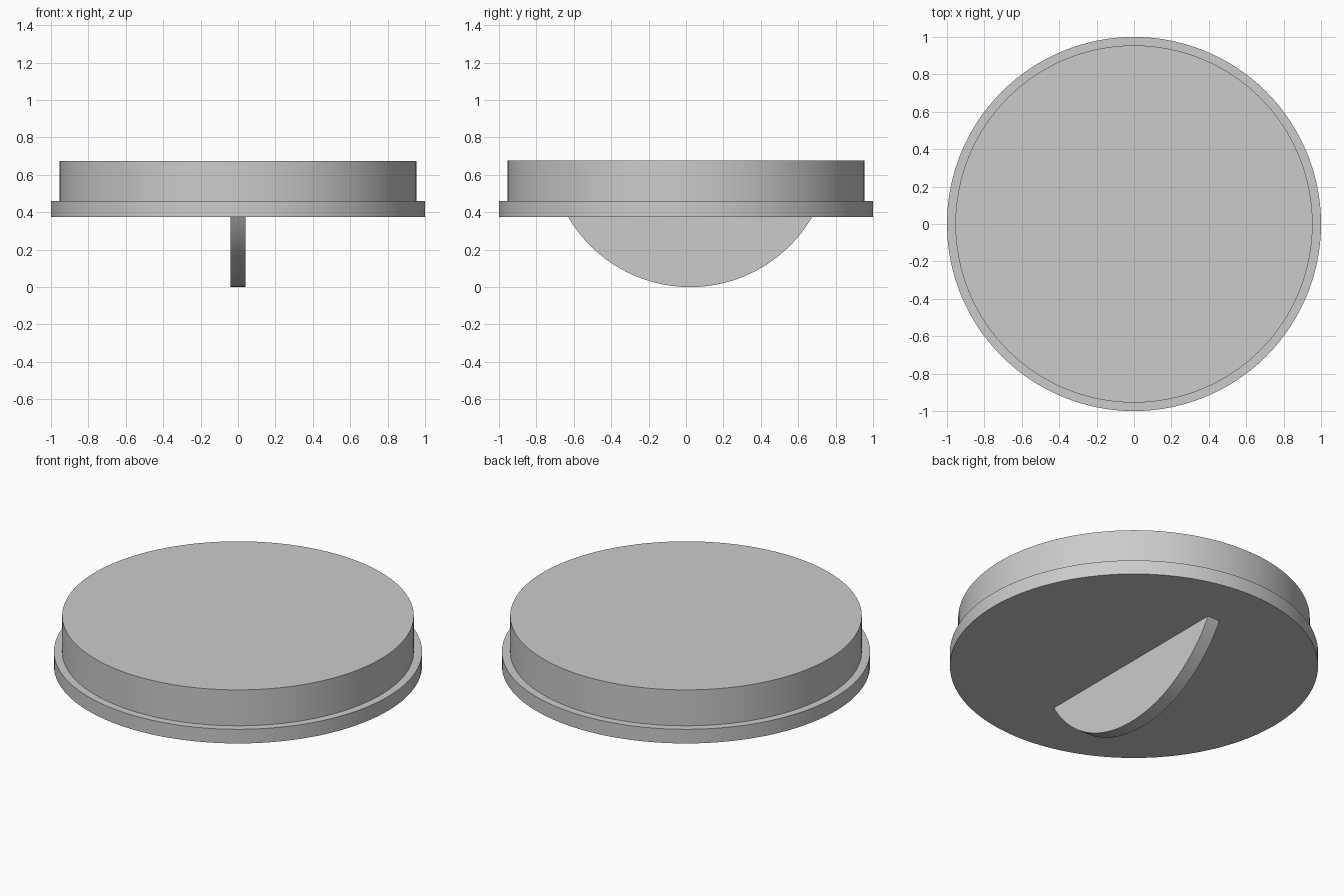
import bpy, bmesh, math

cube = bpy.data.objects.get("Cube")
if cube:
    bpy.data.objects.remove(cube, do_unlink=True)

grey = bpy.data.materials.new("light grey")
grey.use_nodes = True
grey.diffuse_color = (0.6, 0.6, 0.6, 1)
grey.node_tree.nodes["Principled BSDF"].inputs["Base Color"].default_value = grey.diffuse_color


def finish(bm, name):
    """Turn a bmesh into a smooth-shaded object with crisp edges."""
    bmesh.ops.recalc_face_normals(bm, faces=bm.faces)
    mesh = bpy.data.meshes.new(name)
    bm.to_mesh(mesh)
    bm.free()
    mesh.materials.append(grey)
    obj = bpy.data.objects.new(name, mesh)
    bpy.context.collection.objects.link(obj)
    bpy.ops.object.select_all(action='DESELECT')
    obj.select_set(True)
    bpy.context.view_layer.objects.active = obj
    bpy.ops.object.shade_smooth_by_angle(angle=math.radians(30))


def extrude_outline(bm, points, offset):
    """Make a solid from a flat outline pushed along an offset."""
    face = bm.faces.new([bm.verts.new(p) for p in points])
    top = bmesh.ops.extrude_face_region(bm, geom=[face], use_keep_orig=True)["geom"]
    bmesh.ops.translate(bm, vec=offset, verts=[v for v in top if isinstance(v, bmesh.types.BMVert)])


# Stepped round cap: a wide rim flange below a narrower plug
SIDES = 128
RIM_BOTTOM, RIM_TOP, PLUG_TOP = 0.375, 0.46, 0.675
bm = bmesh.new()
rings = []
for radius, z in ((1, RIM_BOTTOM), (1, RIM_TOP), (0.955, RIM_TOP), (0.955, PLUG_TOP)):
    angles = [math.tau * i / SIDES for i in range(SIDES)]
    rings.append([bm.verts.new((radius * math.cos(a), radius * math.sin(a), z)) for a in angles])
for low, high in zip(rings, rings[1:]):
    for i in range(SIDES):
        j = (i + 1) % SIDES
        bm.faces.new((low[i], low[j], high[j], high[i]))
bm.faces.new(rings[0])
bm.faces.new(rings[-1])
finish(bm, "stepped_cap")

# Grip fin: a circular segment hanging under the cap
HALF_CHORD, DEPTH, CENTRE_Y, THICKNESS = 0.652, RIM_BOTTOM, 0.022, 0.08
radius = (HALF_CHORD ** 2 + DEPTH ** 2) / (2 * DEPTH)
half_angle = math.asin(HALF_CHORD / radius)
STEPS = 48
arc = []
for i in range(STEPS + 1):
    a = half_angle * (2 * i / STEPS - 1)
    arc.append((-THICKNESS / 2, CENTRE_Y + radius * math.sin(a), radius * (1 - math.cos(a))))
bm = bmesh.new()
extrude_outline(bm, arc, (THICKNESS, 0, 0))
finish(bm, "grip_fin")
